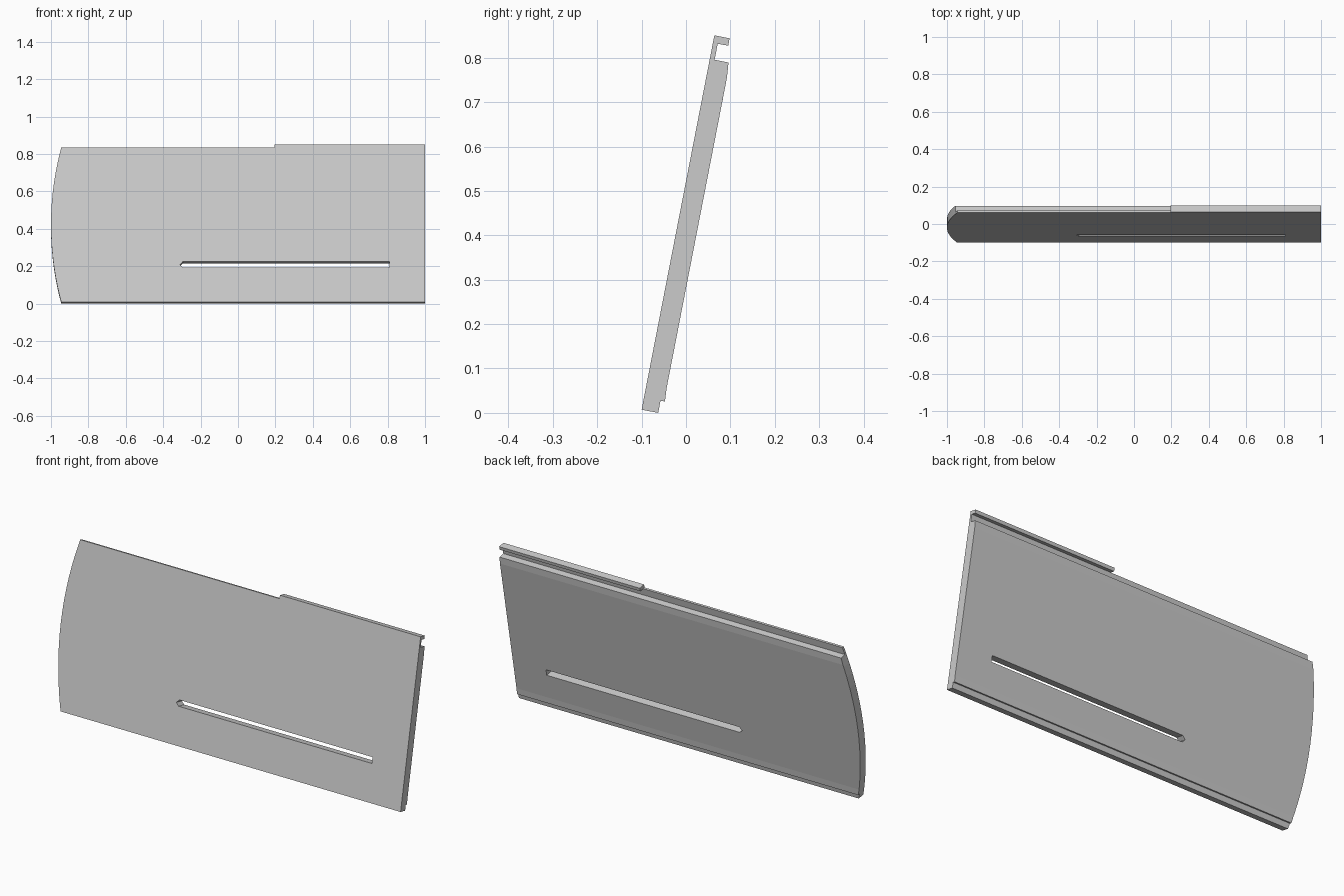
import bpy, bmesh, math
from mathutils import Matrix

cube = bpy.data.objects.get("Cube")
if cube:
    bpy.data.objects.remove(cube, do_unlink=True)

TILT = math.radians(11)
TOP = 0.859         # panel height along its slope
STEP = 0.842        # height where the lip is cut away
STEP_X = 0.195

grey = bpy.data.materials.new("plain grey")
grey.use_nodes = True
grey.diffuse_color = (0.6, 0.6, 0.6, 1)
grey.node_tree.nodes["Principled BSDF"].inputs["Base Color"].default_value = (0.6, 0.6, 0.6, 1)


def prism(name, points, offset):
    """Extrude a closed outline of 3D points along an offset vector."""
    bm = bmesh.new()
    face = bm.faces.new([bm.verts.new(p) for p in points])
    extruded = bmesh.ops.extrude_face_region(bm, geom=[face])["geom"]
    bmesh.ops.translate(bm, vec=offset,
                        verts=[g for g in extruded if isinstance(g, bmesh.types.BMVert)])
    bmesh.ops.recalc_face_normals(bm, faces=bm.faces)
    mesh = bpy.data.meshes.new(name)
    bm.to_mesh(mesh)
    bm.free()
    mesh.materials.append(grey)
    obj = bpy.data.objects.new(name, mesh)
    bpy.context.collection.objects.link(obj)
    return obj


def cut(target, cutter, operation):
    cutter.hide_render = True
    mod = target.modifiers.new(cutter.name, "BOOLEAN")
    mod.operation, mod.object, mod.solver = operation, cutter, "EXACT"
    bpy.context.view_layer.objects.active = target
    bpy.ops.object.modifier_apply(modifier=mod.name)
    bpy.data.objects.remove(cutter, do_unlink=True)


# Cross-section (depth, height): rebated foot, hooked groove at the top
section = [(0, 0), (0.038, 0), (0.038, 0.028), (0.048, 0.028), (0.046, 0.06),
           (0.046, 0.77), (0.043, 0.805), (0.011, 0.805), (0.011, STEP),
           (0.035, STEP), (0.035, TOP), (0, TOP)]
panel = prism("panel", [(-1.1, d, h) for d, h in section], (2.1, 0, 0))

# Outline: bowed left end, shortened top on the left
sag, half = 0.055, STEP / 2
radius = (half ** 2 + sag ** 2) / (2 * sag)
sweep = math.asin(half / radius) * 1.06
outline = []
for i in range(17):
    a = sweep * (i / 8 - 1)
    outline.append((-1 + radius * (1 - math.cos(a)), half + radius * math.sin(a)))
outline[-1] = (-1 + sag, STEP)
outline += [(STEP_X, STEP), (STEP_X, 0.9), (1, 0.9), (1, outline[0][1])]
cut(panel, prism("outline_cutter", [(x, -0.1, h) for x, h in outline], (0, 0.3, 0)), "INTERSECT")

# Long through slot, pointed at its left end
slot = [(-0.31, 0.205), (-0.295, 0.19), (0.81, 0.19), (0.81, 0.221), (-0.295, 0.221)]
cut(panel, prism("slot_cutter", [(x, -0.1, h) for x, h in slot], (0, 0.3, 0)), "DIFFERENCE")

# Lean the panel back and stand it on the ground
panel.data.transform(Matrix.Translation((0, -0.1, 0.038 * math.sin(TILT)))
                     @ Matrix.Rotation(-TILT, 4, "X"))
